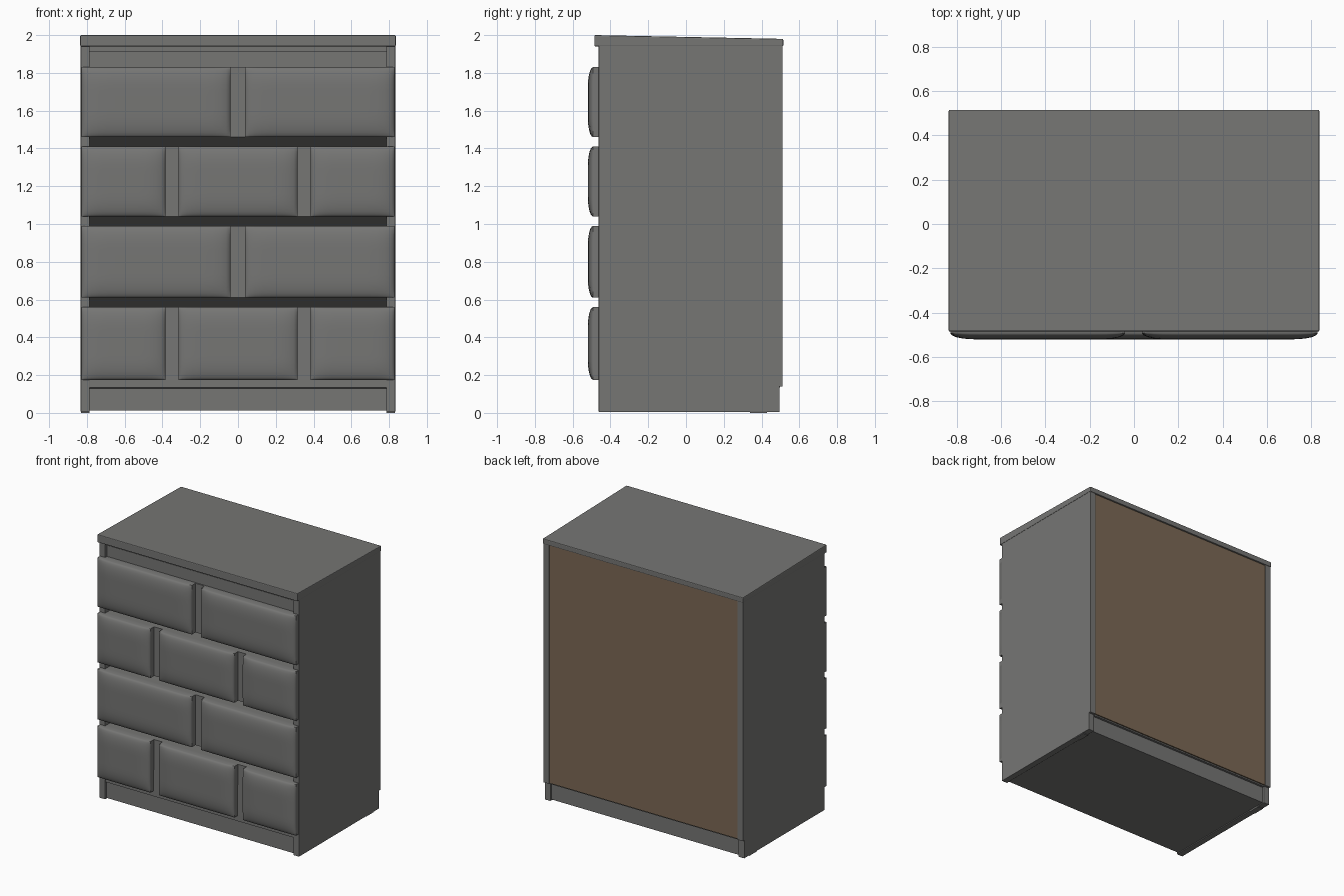
import bpy, bmesh, math

if "Cube" in bpy.data.objects:
    bpy.data.objects.remove(bpy.data.objects["Cube"])


def material(name, rgb):
    m = bpy.data.materials.new(name)
    m.diffuse_color = (*rgb, 1)
    m.use_nodes = True
    m.node_tree.nodes["Principled BSDF"].inputs["Base Color"].default_value = m.diffuse_color
    return m


GREY = material("grey paint", (0.18, 0.18, 0.175))
BROWN = material("brown board", (0.20, 0.14, 0.09))


def finish(bm, name, mat, bevel=0.0):
    bmesh.ops.recalc_face_normals(bm, faces=bm.faces[:])
    me = bpy.data.meshes.new(name)
    bm.to_mesh(me)
    bm.free()
    me.materials.append(mat)
    ob = bpy.data.objects.new(name, me)
    bpy.context.collection.objects.link(ob)
    if bevel:
        b = ob.modifiers.new("edge", "BEVEL")
        b.width, b.segments = bevel, 2
    return ob


def extrude_x(name, profile, x0, x1, mat=GREY, bevel=0.0):
    """Extrude a (y, z) outline from x0 to x1."""
    bm = bmesh.new()
    f = bm.faces.new([bm.verts.new((x0, y, z)) for y, z in profile])
    r = bmesh.ops.extrude_face_region(bm, geom=[f])
    for v in r["geom"]:
        if isinstance(v, bmesh.types.BMVert):
            v.co.x = x1
    return finish(bm, name, mat, bevel)


def box(name, x0, x1, y0, y1, z0, z1, mat=GREY, bevel=0.0):
    return extrude_x(name, [(y0, z0), (y1, z0), (y1, z1), (y0, z1)], x0, x1, mat, bevel)


def cushion(name, x0, x1, z0, z1):
    """Drawer front with a softly domed face and rounded rim."""
    bm = bmesh.new()
    n = 18
    w, h = x1 - x0, z1 - z0
    back, rim, crown = -0.445, -0.492, -0.52

    def rise(d):
        t = min(1.0, d / 0.11)
        return math.sqrt(1 - (1 - t) ** 2)

    # sample points are packed towards the rim
    ts = [0.5 - 0.5 * math.cos(math.pi * i / n) for i in range(n + 1)]
    grid = []
    for t in ts:
        row = []
        for s in ts:
            dx = min(s, 1 - s) * w
            dz = min(t, 1 - t) * h
            y = rim + (crown - rim) * rise(dx) * rise(dz)
            row.append(bm.verts.new((x0 + s * w, y, z0 + t * h)))
        grid.append(row)
    for j in range(n):
        for i in range(n):
            bm.faces.new((grid[j][i], grid[j][i + 1], grid[j + 1][i + 1], grid[j + 1][i]))
    # side walls and back
    loop = (grid[0][:-1] + [r[-1] for r in grid[:-1]]
            + grid[-1][:0:-1] + [r[0] for r in grid[:0:-1]])
    rear = [bm.verts.new((v.co.x, back, v.co.z)) for v in loop]
    for k in range(len(loop)):
        m = (k + 1) % len(loop)
        bm.faces.new((loop[k], loop[m], rear[m], rear[k]))
    bm.faces.new(rear)
    ob = finish(bm, name, GREY)
    bpy.context.view_layer.objects.active = ob
    ob.select_set(True)
    bpy.ops.object.shade_smooth_by_angle(angle=math.radians(40))
    ob.select_set(False)


# carcass: side outline with sloped finger grooves between the drawer rows
front, groove = -0.45, -0.36
outline = [(0.48, 0.012), (0.48, 0.135), (0.497, 0.135), (0.497, 1.945),
           (-0.42, 1.945), (-0.42, 1.915), (-0.44, 1.915), (-0.44, 1.83), (front, 1.83)]
for low, high in ((1.41, 1.46), (0.99, 1.04), (0.56, 0.61)):
    outline += [(front, high), (groove, low), (front, low)]
outline += [(-0.457, 0.18), (-0.457, 0.135), (-0.447, 0.13), (-0.447, 0.012)]
extrude_x("carcass", outline, -0.79, 0.79)

# side panels, stepped at the lower back, with small pads
side = [(-0.462, 0.005), (0.495, 0.005), (0.495, 0.14), (0.511, 0.14),
        (0.511, 1.945), (-0.462, 1.945)]
for s, label in ((-1, "left"), (1, "right")):
    extrude_x(label + "_side_panel", side, s * 0.785, s * 0.833, bevel=0.003)
    box(label + "_foot_pad", s * 0.785, s * 0.83, 0.34, 0.43, 0.0, 0.02)

# top board, slightly thinner at the back
extrude_x("top_board", [(-0.485, 1.94), (0.515, 1.94), (0.515, 1.98), (-0.485, 2.0)],
          -0.836, 0.836, bevel=0.006)

# back board
box("back_board", -0.815, 0.815, 0.49, 0.506, 0.145, 1.938, BROWN)

# drawer fronts in a staggered brick layout
two = ((-0.828, -0.04), (0.036, 0.828))
three = ((-0.828, -0.385), (-0.315, 0.315), (0.385, 0.828))
rows = ((1.46, 1.83, two), (1.04, 1.41, three), (0.61, 0.99, two), (0.175, 0.56, three))
for r, (z0, z1, spans) in enumerate(rows):
    for c, (x0, x1) in enumerate(spans):
        cushion(f"drawer_front_{r + 1}_{c + 1}", x0, x1, z0, z1)
